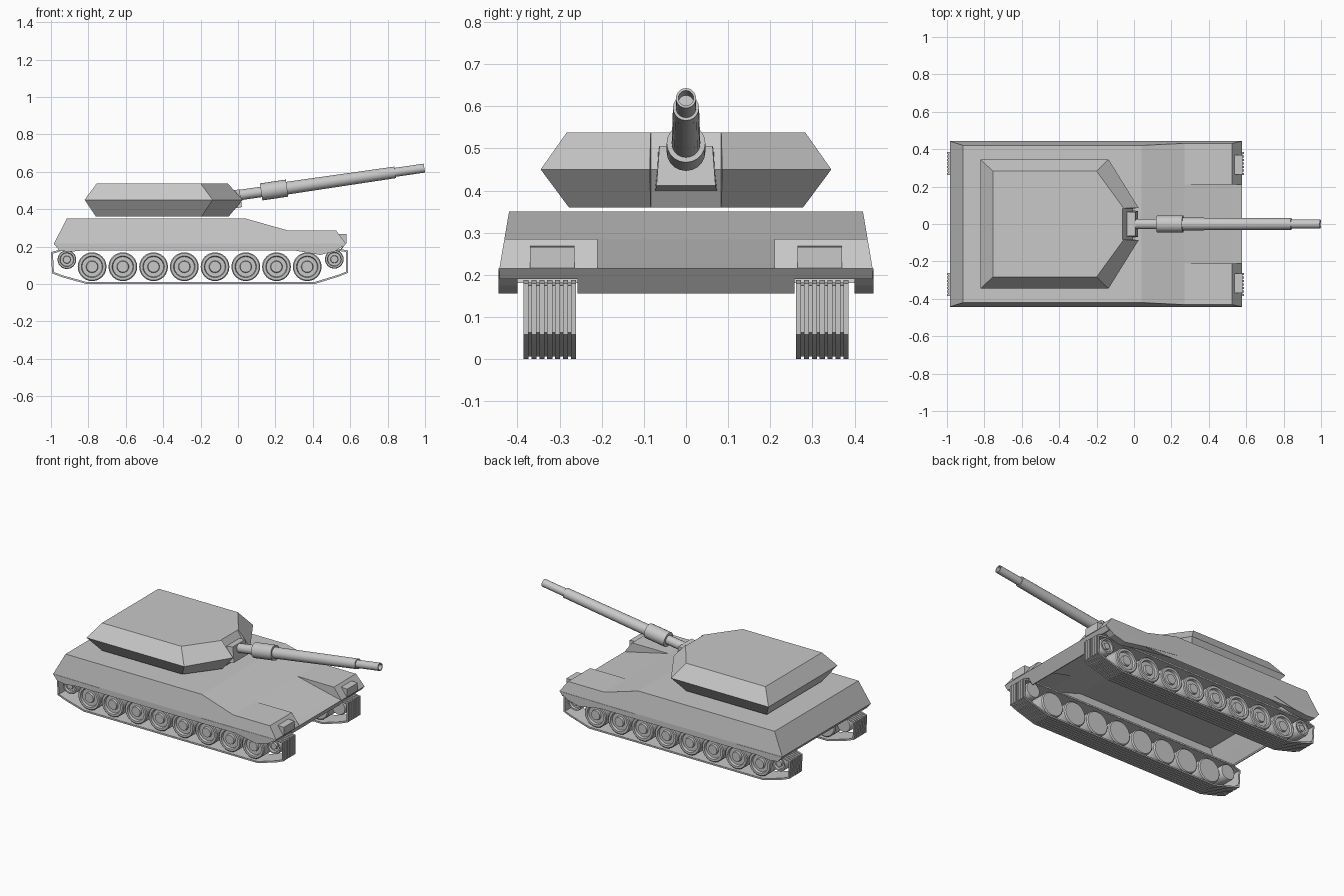
import bpy, bmesh, math
from mathutils import Matrix, Vector

if "Cube" in bpy.data.objects:
    bpy.data.objects.remove(bpy.data.objects["Cube"])

GREY = bpy.data.materials.new("plain grey")
GREY.diffuse_color = (0.58, 0.58, 0.58, 1)
GREY.use_nodes = True
GREY.node_tree.nodes["Principled BSDF"].inputs["Base Color"].default_value = GREY.diffuse_color


def finish(name, bm, mirror=False, smooth=False):
    bmesh.ops.recalc_face_normals(bm, faces=bm.faces)
    mesh = bpy.data.meshes.new(name)
    bm.to_mesh(mesh)
    bm.free()
    obj = bpy.data.objects.new(name, mesh)
    bpy.context.collection.objects.link(obj)
    mesh.materials.append(GREY)
    if smooth:
        bpy.ops.object.select_all(action='DESELECT')
        obj.select_set(True)
        bpy.context.view_layer.objects.active = obj
        bpy.ops.object.shade_smooth_by_angle(angle=math.radians(35))
    if mirror:
        mod = obj.modifiers.new("Mirror", 'MIRROR')
        mod.use_axis = (False, True, False)
    return obj


def loft(bm, rings, caps=True, loop=False, closed=True):
    """Skin equal-length rings (or open strips) of points."""
    vs = [[bm.verts.new(p) for p in r] for r in rings]
    n = len(vs[0])
    pairs = list(zip(vs, vs[1:])) + ([(vs[-1], vs[0])] if loop else [])
    for a, b in pairs:
        for i in range(n if closed else n - 1):
            j = (i + 1) % n
            bm.faces.new((a[i], a[j], b[j], b[i]))
    if caps and not loop:
        bm.faces.new(vs[0])
        bm.faces.new(vs[-1])


def prism(bm, profile, y0, y1):
    """Extrude an (x, z) profile from y0 to y1."""
    loft(bm, [[(x, y, z) for x, z in profile] for y in (y0, y1)])


def lathe(bm, profile, matrix, sides=20):
    """Spin (distance along axis, radius) points around local z."""
    rings = []
    for d, r in profile:
        rings.append([matrix @ Vector((r * math.cos(t), r * math.sin(t), d))
                      for t in (2 * math.pi * i / sides for i in range(sides))])
    loft(bm, rings)


def offset(path, d):
    """Mitred offset of a closed clockwise (x, z) path, inward for positive d."""
    out = []
    for i, p in enumerate(path):
        p = Vector(p)
        a = (p - Vector(path[i - 1])).normalized()
        b = (Vector(path[(i + 1) % len(path)]) - p).normalized()
        na, nb = Vector((a.y, -a.x)), Vector((b.y, -b.x))
        m = (na + nb).normalized()
        out.append(p + m * d / m.dot(na))
    return out


# Hull: open-bottomed shell, sloped centre plate between two raised front fenders
def hull_section(x, shoulder, centre, bottom):
    w = 0.443 - (shoulder - 0.215) * 0.17
    half = [(0.443, bottom), (0.443, 0.215), (w, shoulder), (0.21, shoulder), (0.21, centre)]
    return [(x, y, z) for y, z in half] + [(x, -y, z) for y, z in reversed(half)]


bm = bmesh.new()
loft(bm, [hull_section(*s) for s in (
    (-0.985, 0.215, 0.215, 0.213), (-0.95, 0.282, 0.282, 0.180), (-0.915, 0.35, 0.35, 0.180),
    (0.04, 0.35, 0.35, 0.180), (0.27, 0.285, 0.285, 0.180), (0.525, 0.285, 0.226, 0.180),
    (0.577, 0.215, 0.215, 0.213))], caps=False, closed=False)
bmesh.ops.remove_doubles(bm, verts=bm.verts, dist=0.0005)
bmesh.ops.dissolve_degenerate(bm, edges=bm.edges, dist=0.0005)
finish("hull", bm)

# Lower nose and tail plates
bm = bmesh.new()
prism(bm, [(0.577, 0.215), (0.53, 0.155), (0.525, 0.155), (0.57, 0.215)], -0.258, 0.258)
prism(bm, [(0.577, 0.215), (0.557, 0.19), (0.552, 0.19), (0.57, 0.215)], -0.443, 0.443)
prism(bm, [(-0.985, 0.215), (-0.955, 0.18), (-0.95, 0.18), (-0.978, 0.215)], -0.443, 0.443)
finish("nose_and_tail_plates", bm)

# Headlamp boxes on the fender noses
bm = bmesh.new()
prism(bm, [(0.53, 0.268), (0.580, 0.266), (0.580, 0.216), (0.53, 0.216)], 0.265, 0.37)
finish("headlamp_box", bm, mirror=True)

# Drooping skirt flaps at both ends
bm = bmesh.new()
prism(bm, [(0.05, 0.212), (0.577, 0.215), (0.52, 0.175), (0.44, 0.155), (0.28, 0.183)], 0.40, 0.445)
prism(bm, [(-0.985, 0.215), (-0.66, 0.212), (-0.80, 0.182), (-0.90, 0.172), (-0.955, 0.178)], 0.40, 0.445)
finish("skirt_flap", bm, mirror=True)

# Tracks: a thin belt with raised lengthwise ribs
path = [(-0.998, 0.168), (-0.94, 0.186), (0.53, 0.186), (0.585, 0.178), (0.585, 0.06),
        (0.54, 0.042), (0.41, 0.002), (-0.81, 0.002), (-0.94, 0.038), (-0.992, 0.058)]


def belt(bm, y0, y1, d0, d1):
    o, i = offset(path, d0), offset(path, d1)
    loft(bm, [[(p.x, y, p.y) for p in ring]
              for ring, y in ((o, y0), (o, y1), (i, y1), (i, y0))], loop=True)


bm = bmesh.new()
belt(bm, 0.262, 0.385, 0.004, 0.008)
for k in range(7):
    y = 0.261 + k * 0.0188
    belt(bm, y, y + 0.012, -0.002, 0.006)
finish("track", bm, mirror=True)

# Wheels: eight road wheels and a smaller one at each end
wheels = [(-0.78 + 0.1643 * k, 0.092, 0.077, "road_wheel") for k in range(8)]
wheels += [(-0.915, 0.13, 0.05, "rear_idler"), (0.515, 0.132, 0.05, "front_sprocket")]
for x, z, r, name in wheels:
    bm = bmesh.new()
    m = Matrix.Translation((x, 0, z)) @ Matrix.Rotation(-math.pi / 2, 4, 'X')
    lathe(bm, [(0.268, r * 0.92), (0.275, r), (0.375, r), (0.38, r * 0.93), (0.38, r * 0.75),
               (0.366, r * 0.7), (0.366, r * 0.42), (0.378, r * 0.38), (0.378, r * 0.12)], m, 24)
    finish(name, bm, mirror=True, smooth=True)


# Turret: faceted wedge with a shallow slot in the nose
def turret_ring(points, z):
    return [(x, y, z) for x, y in points] + [(x, -y, z) for x, y in reversed(points)]


bm = bmesh.new()
loft(bm, [turret_ring([(-0.755, 0.283), (-0.20, 0.283), (-0.055, 0.084), (-0.062, 0.083)], 0.538),
          turret_ring([(-0.82, 0.345), (-0.136, 0.345), (0.025, 0.086), (-0.005, 0.083)], 0.45),
          turret_ring([(-0.76, 0.278), (-0.195, 0.278), (-0.05, 0.084), (-0.058, 0.083)], 0.36)])
finish("turret", bm)

# Gun mantlet block
aim = Matrix.Translation((0, 0, 0.474)) @ Matrix.Rotation(math.radians(-8.3), 4, 'Y')
bm = bmesh.new()
loft(bm, [[aim @ Vector((x, sy * w, z)) for sy, z in ((-1, z0), (1, z0), (0.9, 0.03), (-0.9, 0.03))]
          for x, w, z0 in ((-0.07, 0.075, -0.07), (0.012, 0.07, -0.065))])
finish("mantlet", bm)

# Gun barrel with sleeve, main tube, muzzle and hollow bore
bm = bmesh.new()
lathe(bm, [(-0.05, 0.028), (0.125, 0.028), (0.125, 0.046), (0.265, 0.046), (0.265, 0.034),
           (0.85, 0.031), (0.85, 0.024), (1.007, 0.024), (1.007, 0.018), (0.93, 0.018)],
      aim @ Matrix.Rotation(math.pi / 2, 4, 'Y'), 20)
finish("gun_barrel", bm, smooth=True)
